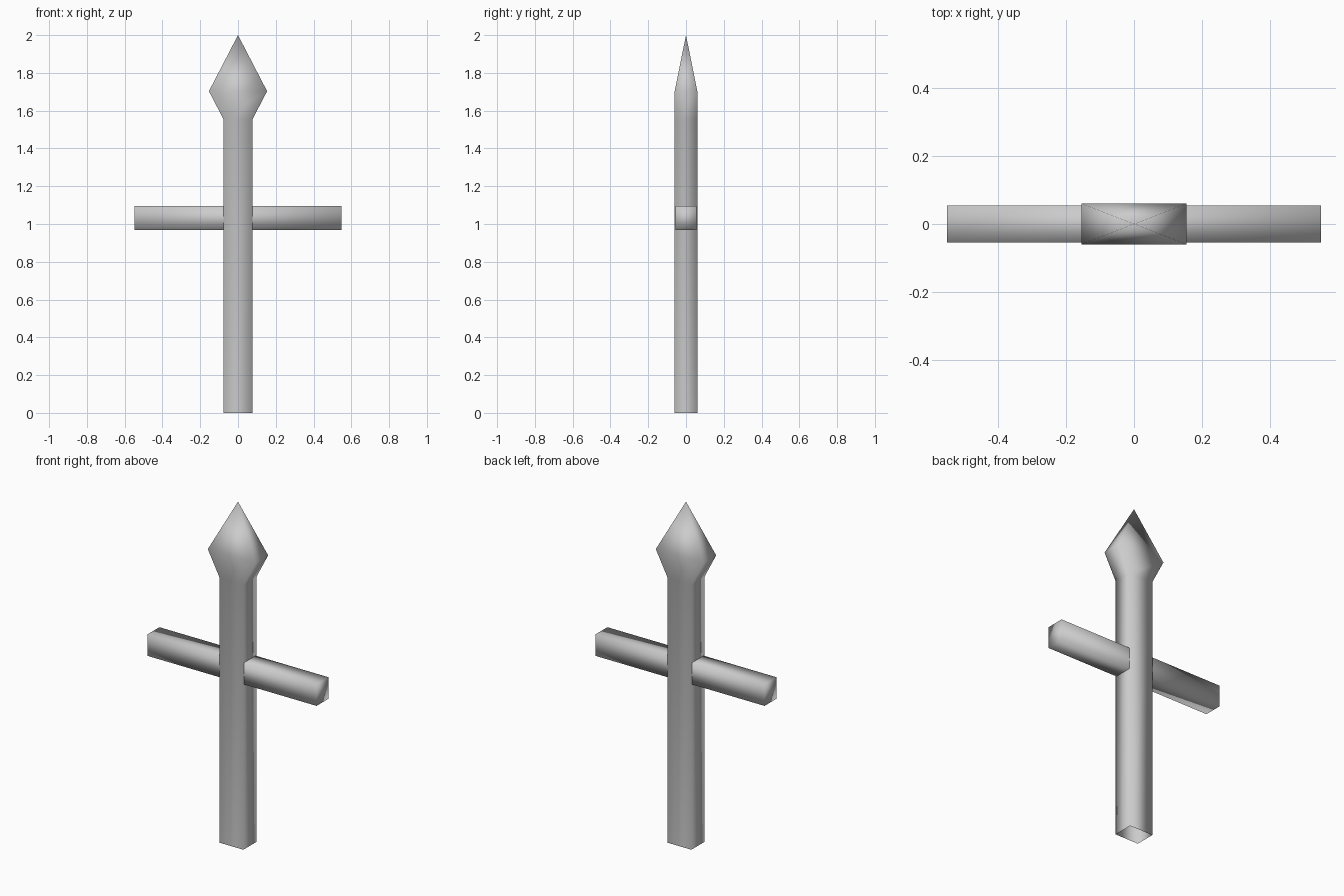
import bpy
import bmesh

default = bpy.data.objects.get("Cube")
if default:
    bpy.data.objects.remove(default, do_unlink=True)

# One plain grey for the whole model
grey = bpy.data.materials.new("plain_grey")
grey.use_nodes = True
colour = (0.6, 0.6, 0.6, 1)
grey.diffuse_color = colour
grey.node_tree.nodes["Principled BSDF"].inputs["Base Color"].default_value = colour


def finish(bm, name):
    """Turn a bmesh into a smooth-shaded grey object."""
    bmesh.ops.recalc_face_normals(bm, faces=bm.faces)
    for face in bm.faces:
        face.smooth = True
    mesh = bpy.data.meshes.new(name)
    bm.to_mesh(mesh)
    bm.free()
    mesh.materials.append(grey)
    obj = bpy.data.objects.new(name, mesh)
    bpy.context.collection.objects.link(obj)
    return obj


def rectangle(bm, half_x, half_y, z):
    corners = ((-1, -1), (1, -1), (1, 1), (-1, 1))
    return [bm.verts.new((sx * half_x, sy * half_y, z)) for sx, sy in corners]


# Blade: hollow rectangular shaft flaring into a pointed head
bm = bmesh.new()
depth = 0.06
profile = [(0.077, 0), (0.077, 1.555), (0.154, 1.703)]
rings = [rectangle(bm, half, depth, z) for half, z in profile]
tip = bm.verts.new((0, 0, 2))
for i in range(4):
    j = (i + 1) % 4
    for low, high in zip(rings, rings[1:]):
        bm.faces.new((low[i], low[j], high[j], high[i]))
    bm.faces.new((rings[-1][i], rings[-1][j], tip))
finish(bm, "blade")

# Crossguard: closed bar through the shaft
bm = bmesh.new()
bmesh.ops.create_cube(bm, size=1)
bmesh.ops.scale(bm, vec=(1.097, 0.109, 0.127), verts=bm.verts)
guard = finish(bm, "crossguard")
guard.location.z = 1.032
